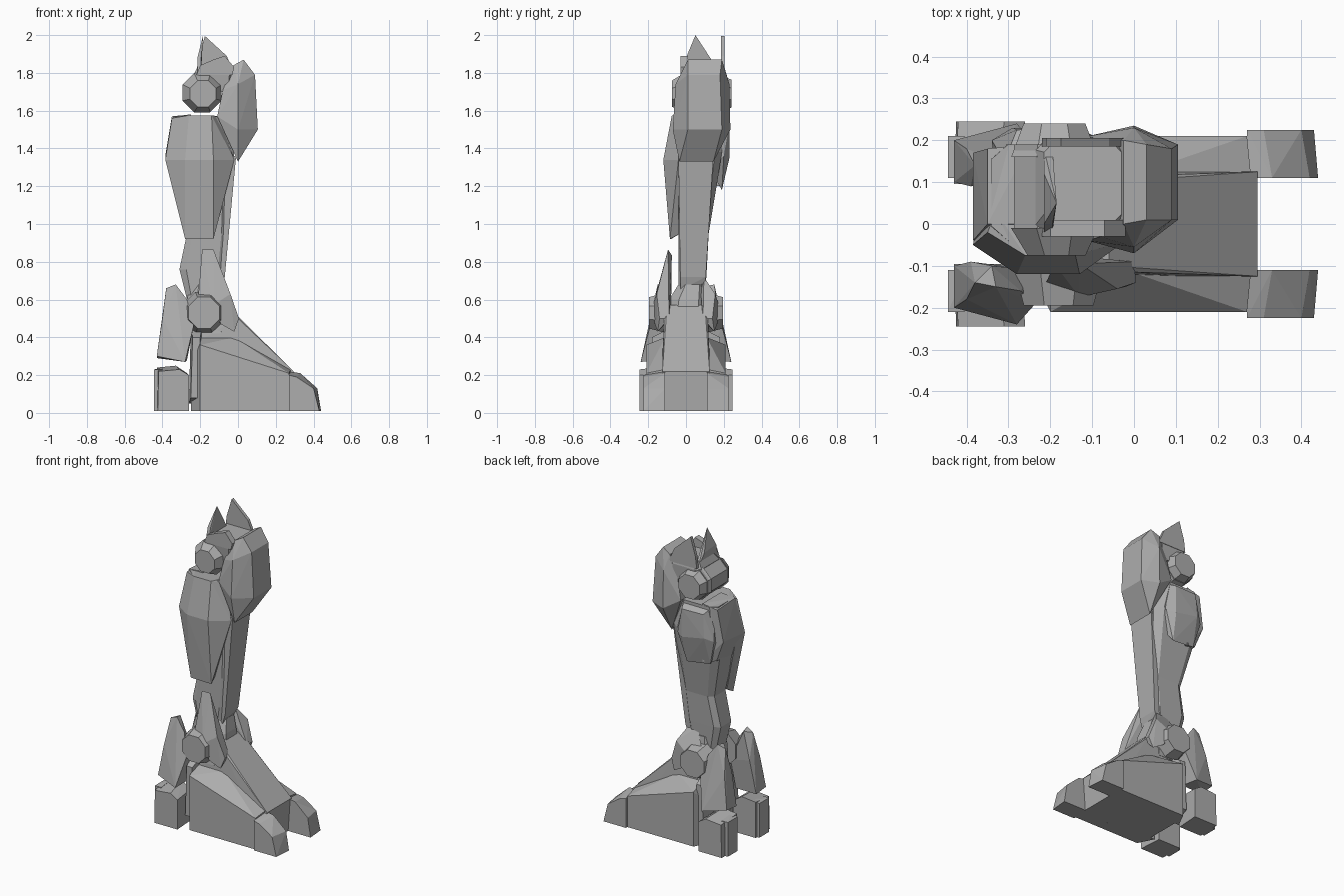
import bpy, bmesh, math

grey = bpy.data.materials.new("armour_grey")
grey.diffuse_color = (0.42, 0.42, 0.42, 1)


def finish(name, bm):
    bmesh.ops.recalc_face_normals(bm, faces=bm.faces)
    me = bpy.data.meshes.new(name)
    bm.to_mesh(me)
    bm.free()
    me.materials.append(grey)
    ob = bpy.data.objects.new(name, me)
    bpy.context.collection.objects.link(ob)
    return ob


def hull(name, pts):
    """Faceted convex plate around a handful of points."""
    bm = bmesh.new()
    for p in pts:
        bm.verts.new(p)
    res = bmesh.ops.convex_hull(bm, input=bm.verts)
    junk = {v for v in res["geom_interior"] + res["geom_unused"] if isinstance(v, bmesh.types.BMVert)}
    bmesh.ops.delete(bm, geom=[v for v in junk if v.is_valid], context='VERTS')
    bmesh.ops.dissolve_limit(bm, angle_limit=0.03, verts=bm.verts, edges=bm.edges)
    return finish(name, bm)


def slab(name, inner, y_in, outer, y_out, s=1):
    """Plate between two xz profiles; s mirrors it in y."""
    return hull(name, [(x, s * y_in, z) for x, z in inner] + [(x, s * y_out, z) for x, z in outer])


def loft(name, sections, c=0.25):
    """Stack of chamfered rectangles (z, x0, x1, y0, y1)."""
    bm = bmesh.new()
    rings = []
    for z, x0, x1, y0, y1 in sections:
        a, b = (x1 - x0) * c, (y1 - y0) * c
        ring = [(x0 + a, y0), (x1 - a, y0), (x1, y0 + b), (x1, y1 - b),
                (x1 - a, y1), (x0 + a, y1), (x0, y1 - b), (x0, y0 + b)]
        rings.append([bm.verts.new((x, y, z)) for x, y in ring])
    for lo, hi in zip(rings, rings[1:]):
        for i in range(8):
            j = (i + 1) % 8
            bm.faces.new((lo[i], lo[j], hi[j], hi[i]))
    bm.faces.new(rings[0])
    bm.faces.new(rings[-1])
    return finish(name, bm)


def disc(cx, cz, r, n=8):
    return [(cx + r * math.cos(2 * math.pi * (i + .5) / n),
             cz + r * math.sin(2 * math.pi * (i + .5) / n)) for i in range(n)]


# foot wedge
slope = [(0.28, 0.01, .14), (0.295, 0.22, .125), (0.0, 0.5, .115), (-0.06, 0.57, .10),
         (-0.2, 0.57, .10), (-0.24, 0.36, .12), (-0.22, 0.01, .14)]
hull("foot_wedge", [(x, s * y, z) for x, z, y in slope for s in (-1, 1)])

for s, side in ((-1, "front"), (1, "back")):
    # side plates of the foot
    p = [(-0.2, 0.01), (0.27, 0.01), (0.27, 0.21), (-0.2, 0.36)]
    q = [(-0.25, 0.01), (0.28, 0.01), (0.28, 0.23), (-0.02, 0.40), (-0.2, 0.40), (-0.25, 0.26)]
    slab("foot_side_" + side, q, 0.11, p, 0.21, s)
    # toes
    t = [(0.27, 0.01), (0.44, 0.01), (0.42, 0.13), (0.33, 0.21), (0.27, 0.22)]
    u = [(0.27, 0.01), (0.43, 0.01), (0.40, 0.13), (0.31, 0.19), (0.27, 0.20)]
    slab("toe_" + side, t, 0.11, u, 0.225, s)
    # heel blocks
    h = [(-0.43, 0.01), (-0.27, 0.01), (-0.27, 0.21), (-0.33, 0.25), (-0.43, 0.24)]
    k = [(-0.425, 0.01), (-0.26, 0.01), (-0.26, 0.2), (-0.31, 0.23), (-0.42, 0.22)]
    slab("heel_" + side, h, 0.095, k, 0.245, s)
    slab("heel_edge_" + side, [(-0.445, 0.01), (-0.4, 0.01), (-0.4, 0.24), (-0.445, 0.23)], 0.11,
         [(-0.445, 0.01), (-0.4, 0.01), (-0.4, 0.23), (-0.445, 0.23)], 0.21, s)
    # heel guards, leaning inward towards the top
    g = [(-0.43, 0.29, .10), (-0.43, 0.30, .20), (-0.28, 0.27, .24), (-0.27, 0.28, .12),
         (-0.235, 0.46, .19), (-0.24, 0.46, .11), (-0.27, 0.6, .16), (-0.33, 0.68, .15),
         (-0.38, 0.66, .14), (-0.40, 0.5, .18), (-0.39, 0.5, .09), (-0.34, 0.67, .10)]
    hull("heel_guard_" + side, [(x, s * y, z) for x, z, y in g])
    # strut behind the foot
    slab("rear_strut_" + side, [(-0.26, 0.05), (-0.19, 0.05), (-0.19, 0.45), (-0.25, 0.45)], 0.08,
         [(-0.25, 0.08), (-0.2, 0.08), (-0.2, 0.4), (-0.24, 0.4)], 0.18, s)
    # ankle discs
    slab("ankle_disc_" + side, disc(-0.18, 0.53, 0.12), 0.09, disc(-0.18, 0.53, 0.09), 0.195, s)

# ankle spikes, tall in front and short behind
for s, top, name in ((-1, 0.865, "front"), (1, 0.72, "back")):
    x = -0.16 if s < 0 else -0.12
    k = [(x - .03, .095, top), (x + .03, .095, top), (x, .075, top - .03),
         (-0.21, .14, 0.62), (-0.13, .175, 0.57), (-0.04, .155, 0.63),
         (0.005, .14, 0.5), (-0.02, .15, 0.43), (-0.09, .165, 0.47), (-0.1, .08, 0.5), (0.0, .09, 0.5)]
    hull("ankle_spike_" + name, [(a, s * b, z) for a, b, z in k])

# ankle block and lower leg
loft("ankle_block", [(0.42, -0.26, -0.03, -.12, .12), (0.6, -0.27, -0.06, -.09, .12),
                     (0.68, -0.25, -0.08, -.04, .11)])
loft("lower_leg", [(0.6, -.27, -.10, -.04, .10), (0.76, -.31, -.07, -.04, .11),
                   (0.95, -.27, -.055, -.04, .12), (1.25, -.34, -.03, -.04, .17),
                   (1.38, -.37, -.02, -.05, .19), (1.57, -.34, -.08, -.04, .19)], .15)

# shin post under the knee
hull("shin_post", [(-.09, -.03, .65), (-.07, -.03, .72), (-.07, .105, .72), (-.1, .10, .65),
                   (-.17, -.02, .65), (-.17, .09, .65), (-.01, -.04, 1.36), (-.01, .145, 1.36),
                   (-.14, -.03, 1.36), (-.14, .14, 1.36)])

# calf armour
panel = [(-.28, -.08, .92), (-.13, -.085, .92), (-.14, -.03, .95), (-.27, -.03, .95),
         (-.28, -.12, 1.34), (-.13, -.12, 1.34), (-.385, -.05, 1.34), (-.02, -.04, 1.34),
         (-.37, .02, 1.32), (-.05, .02, 1.32), (-.26, -.075, 1.575), (-.14, -.075, 1.575),
         (-.35, -.02, 1.56), (-.10, -.01, 1.56), (-.33, .03, 1.57), (-.10, .03, 1.57)]
hull("calf_front", panel)
hull("calf_outer", [(-.385, -.04, 1.34), (-.385, .17, 1.36), (-.35, 0, 1.57), (-.35, .18, 1.56),
                    (-.33, 0, 1.2), (-.33, .16, 1.22), (-.25, .0, 1.58), (-.25, .19, 1.58),
                    (-.25, .19, 1.2), (-.25, 0, 1.2)])
hull("calf_back", [(-.30, .18, 1.2), (-.14, .19, 1.18), (-.34, .20, 1.36), (-.08, .20, 1.36),
                   (-.29, .23, 1.38), (-.13, .23, 1.35), (-.28, .225, 1.53), (-.13, .23, 1.53),
                   (-.31, .15, 1.57), (-.1, .15, 1.57), (-.33, .12, 1.3), (-.08, .12, 1.3)])

# knee cap
hull("knee_cap", [(.105, .01, 1.5), (.105, .19, 1.5), (.09, .01, 1.79), (.09, .18, 1.79),
                  (.03, .01, 1.87), (.03, .19, 1.87), (0, -.035, 1.33), (0, .145, 1.33),
                  (-.025, 0, 1.84), (-.025, .2, 1.84), (-.11, -.04, 1.57), (-.11, .21, 1.57),
                  (0, -.07, 1.5), (0, .235, 1.5), (0, -.055, 1.74), (0, .23, 1.74),
                  (-.08, -.03, 1.71), (-.08, .2, 1.71)])

# knee joint
slab("knee_joint", disc(-.19, 1.695, .105), -.02, disc(-.19, 1.695, .105), .19)
slab("knee_bolt_front", disc(-.19, 1.695, .112), .01, disc(-.185, 1.69, .075), .075, -1)
slab("knee_bolt_back", disc(-.19, 1.695, .112), .16, disc(-.19, 1.69, .08), .24)

# broken thigh stump with jagged walls
loft("thigh_stump", [(1.7, -.22, -.03, -.02, .2), (1.79, -.235, -.02, -.03, .205),
                     (1.83, -.215, -.03, 0, .195)], .12)
slab("jagged_wall_back", [(-.22, 1.8), (-.21, 1.88), (-.175, 1.995), (-.06, 1.89), (-.02, 1.8)], .185,
     [(-.22, 1.8), (-.21, 1.88), (-.175, 1.995), (-.06, 1.89), (-.02, 1.8)], .205)
hull("jagged_wall_left", [(x, y, z) for x in (-.215, -.195)
                          for y, z in ((-.02, 1.8), (0, 1.88), (.12, 1.87), (.18, 1.8))] + [(-.185, .05, 2.0)])
hull("jagged_wall_front", [(x, y, z) for y in (-.03, .01)
                           for x, z in ((-.22, 1.79), (-.2, 1.84), (-.13, 1.87), (-.07, 1.89), (-.02, 1.83), (-.03, 1.79))])
